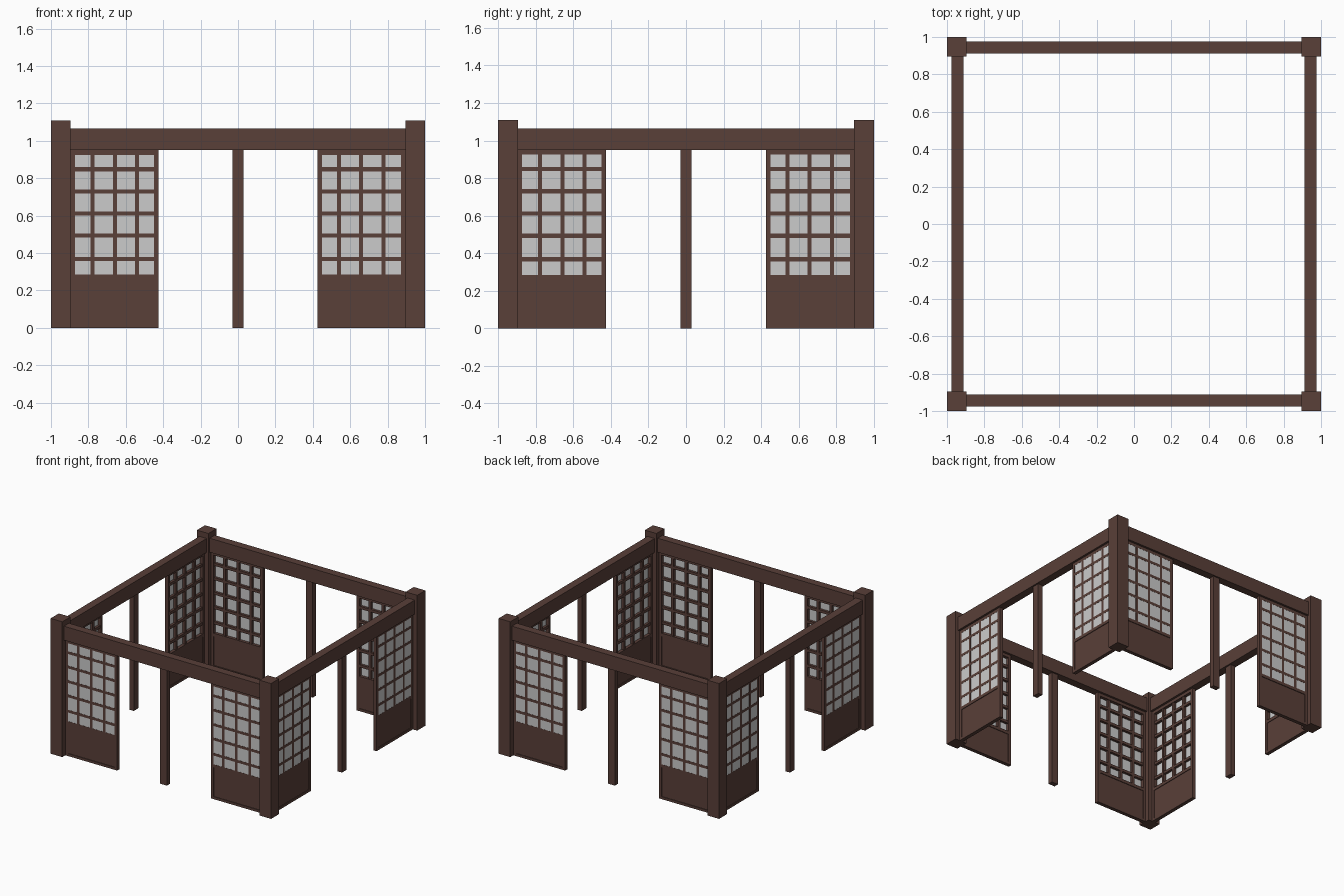
import bpy, bmesh
from mathutils import Matrix
from math import pi

if "Cube" in bpy.data.objects:
    bpy.data.objects.remove(bpy.data.objects["Cube"])

wood = bpy.data.materials.new("dark_wood")
wood.diffuse_color = (0.10, 0.05, 0.04, 1)
wood.use_nodes = True
wood.node_tree.nodes["Principled BSDF"].inputs["Base Color"].default_value = wood.diffuse_color


def boxes(name, items, rot=0, mat=wood):
    """One object from axis-aligned boxes (x0, x1, y0, y1, z0, z1), turned about z."""
    bm = bmesh.new()
    for x0, x1, y0, y1, z0, z1 in items:
        m = Matrix.Translation(((x0 + x1) / 2, (y0 + y1) / 2, (z0 + z1) / 2))
        bmesh.ops.create_cube(bm, size=1, matrix=m @ Matrix.Diagonal((x1 - x0, y1 - y0, z1 - z0, 1)))
    bm.transform(Matrix.Rotation(rot, 4, 'Z'))
    me = bpy.data.meshes.new(name)
    bm.to_mesh(me)
    bm.free()
    if mat:
        me.materials.append(mat)
    ob = bpy.data.objects.new(name, me)
    bpy.context.collection.objects.link(ob)
    return ob


OUT, IN = -0.96, -0.93          # panel faces
X0, X1 = 0.425, 0.9             # panel span
ZB, ZT = 0.285, 0.925           # lattice opening

for i, side in enumerate(("front", "right", "back", "left")):
    r = i * pi / 2
    # corner post, top beam and slim middle post
    boxes(side + "_corner_post", [(0.895, 1, -1, -0.895, 0, 1.11)], r)
    boxes(side + "_beam", [(-0.9, 0.9, -0.977, -0.912, 0.95, 1.065)], r)
    boxes(side + "_middle_post", [(-0.03, 0.03, -0.965, -0.925, 0, 0.95)], r)

    for s, end in ((1, "a"), (-1, "b")):
        def flip(items):
            return [(min(s * a, s * b), max(s * a, s * b), *rest) for a, b, *rest in items]

        # panel frame: stiles and rails
        frame = [(X0, 0.45, OUT, IN, 0, 0.95), (0.872, X1, OUT, IN, 0, 0.95),
                 (0.45, 0.872, OUT, IN, ZT, 0.95), (0.45, 0.872, OUT, IN, 0.26, ZB),
                 (0.45, 0.872, OUT, IN, 0, 0.02)]
        boxes(f"{side}_panel_frame_{end}", flip(frame), r)
        # solid lower board
        boxes(f"{side}_lower_board_{end}",
              flip([(0.45, 0.872, OUT + 0.005, IN - 0.005, 0.02, 0.26)]), r)
        # lattice bars
        bars = [(x - 0.011, x + 0.011, OUT, IN - 0.004, ZB, ZT) for x in (0.54, 0.658, 0.777)]
        bars += [(0.45, 0.872, OUT, IN - 0.005, z - 0.011, z + 0.011)
                 for z in (0.368, 0.49 + 0.003, 0.611, 0.73, 0.848)]
        boxes(f"{side}_lattice_{end}", flip(bars), r)
        # paper sheet almost flush with the outer face
        boxes(f"{side}_paper_{end}",
              flip([(0.45, 0.872, OUT + 0.001, OUT + 0.005, ZB, ZT)]), r, None)
